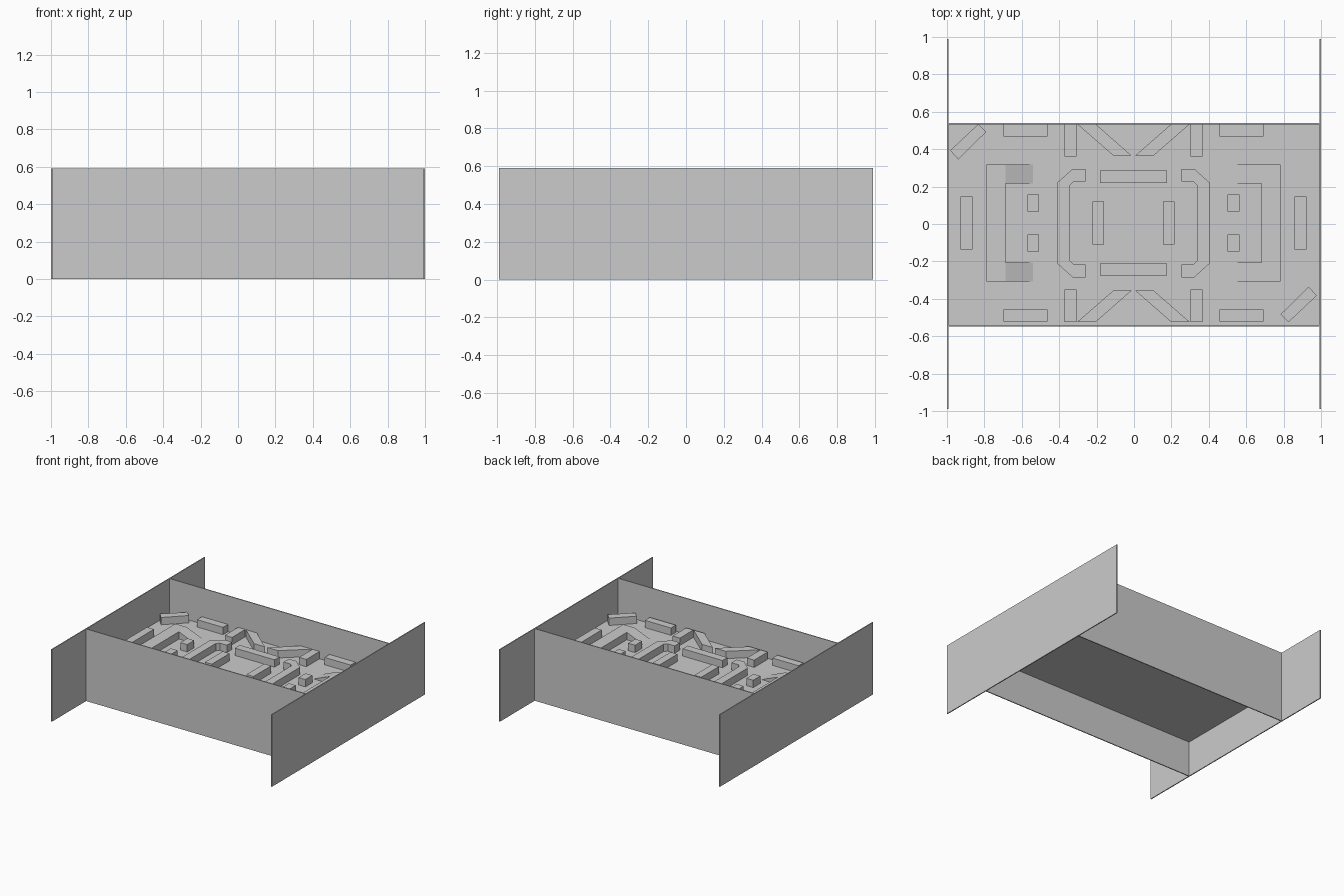
import bpy, bmesh

if "Cube" in bpy.data.objects:
    bpy.data.objects.remove(bpy.data.objects["Cube"])

CX, CY = -0.003, 0.005      # centre of the arena layout
FLOOR, TOP = 0.297, 0.357   # floor level and obstacle top
WALL = 0.59


def finish(name, bm):
    bmesh.ops.recalc_face_normals(bm, faces=bm.faces)
    mesh = bpy.data.meshes.new(name)
    bm.to_mesh(mesh)
    bm.free()
    obj = bpy.data.objects.new(name, mesh)
    bpy.context.collection.objects.link(obj)
    return obj


def prism(name, pts, z0=FLOOR, z1=TOP):
    """Extrude a flat outline upward."""
    bm = bmesh.new()
    face = bm.faces.new([bm.verts.new((x, y, z0)) for x, y in pts])
    ext = bmesh.ops.extrude_face_region(bm, geom=[face])
    for v in ext["geom"]:
        if isinstance(v, bmesh.types.BMVert):
            v.co.z = z1
    return finish(name, bm)


def rect(x0, x1, y0, y1):
    return [(x0, y0), (x1, y0), (x1, y1), (x0, y1)]


def mirrored(name, pts, signs):
    """Copies of an outline flipped about the layout centre."""
    for sx, sy in signs:
        prism(name, [(CX + sx * x, CY + sy * y) for x, y in pts])


QUAD = [(1, 1), (-1, 1), (1, -1), (-1, -1)]
SIDES = [(1, 1), (-1, 1)]
ENDS = [(1, 1), (1, -1)]
SPIN = [(1, 1), (-1, -1)]

# Outer walls and the raised floor
prism("left_wall", rect(-1, -0.992, -0.99, 0.99), 0, WALL)
prism("right_wall", rect(0.992, 1, -0.99, 0.99), 0, WALL)
prism("front_wall", rect(-0.992, 0.992, -0.547, -0.539), 0, WALL)
prism("back_wall", rect(-0.992, 0.992, 0.532, 0.54), 0, WALL)
prism("floor", rect(-0.992, 0.992, -0.539, 0.532), FLOOR - 0.004, FLOOR)

# Straight barriers
mirrored("side_barrier", rect(0.861, 0.924, -0.142, 0.142), SIDES)
mirrored("centre_side_bar", rect(0.157, 0.22, -0.115, 0.115), SIDES)
mirrored("centre_end_bar", rect(-0.18, 0.18, 0.215, 0.28), ENDS)
mirrored("small_block", rect(0.504, 0.566, 0.062, 0.153), QUAD)
mirrored("edge_barrier", rect(0.46, 0.695, 0.463, 0.526), QUAD)
mirrored("edge_post", rect(0.304, 0.369, 0.356, 0.53), QUAD)

# Slanted barriers along the long edges and in two opposite corners
mirrored("slanted_barrier", [(0.302, 0.53), (0.203, 0.53), (0.01, 0.361), (0.108, 0.361)], QUAD)
mirrored("corner_barrier", [(-0.98, 0.388), (-0.936, 0.34), (-0.787, 0.488), (-0.829, 0.53)], SPIN)

# Chamfered brackets around the centre
half = [(0.257, 0.222), (0.257, 0.29), (0.325, 0.29), (0.409, 0.215)]
inner = [(0.342, 0.2), (0.32, 0.222)]
bracket = half + [(x, -y) for x, y in reversed(half)] + [(x, -y) for x, y in reversed(inner)] + inner
mirrored("centre_bracket", bracket, SIDES)


# Raised platforms, each with two ramps dropping towards the centre
def ramp(name, sx, sy):
    bm = bmesh.new()
    rows = []
    for y in (0.212, 0.312):
        prof = [(0.684, FLOOR), (0.684, TOP), (0.537, FLOOR)]
        rows.append([bm.verts.new((CX + sx * x, CY + sy * y, z)) for x, z in prof])
    a, b = rows
    bm.faces.new(a)
    bm.faces.new(b)
    for i in range(3):
        j = (i + 1) % 3
        bm.faces.new((a[i], a[j], b[j], b[i]))
    finish(name, bm)


mirrored("platform", rect(0.684, 0.786, -0.312, 0.312), SIDES)
for sx, sy in QUAD:
    ramp("ramp", sx, sy)
